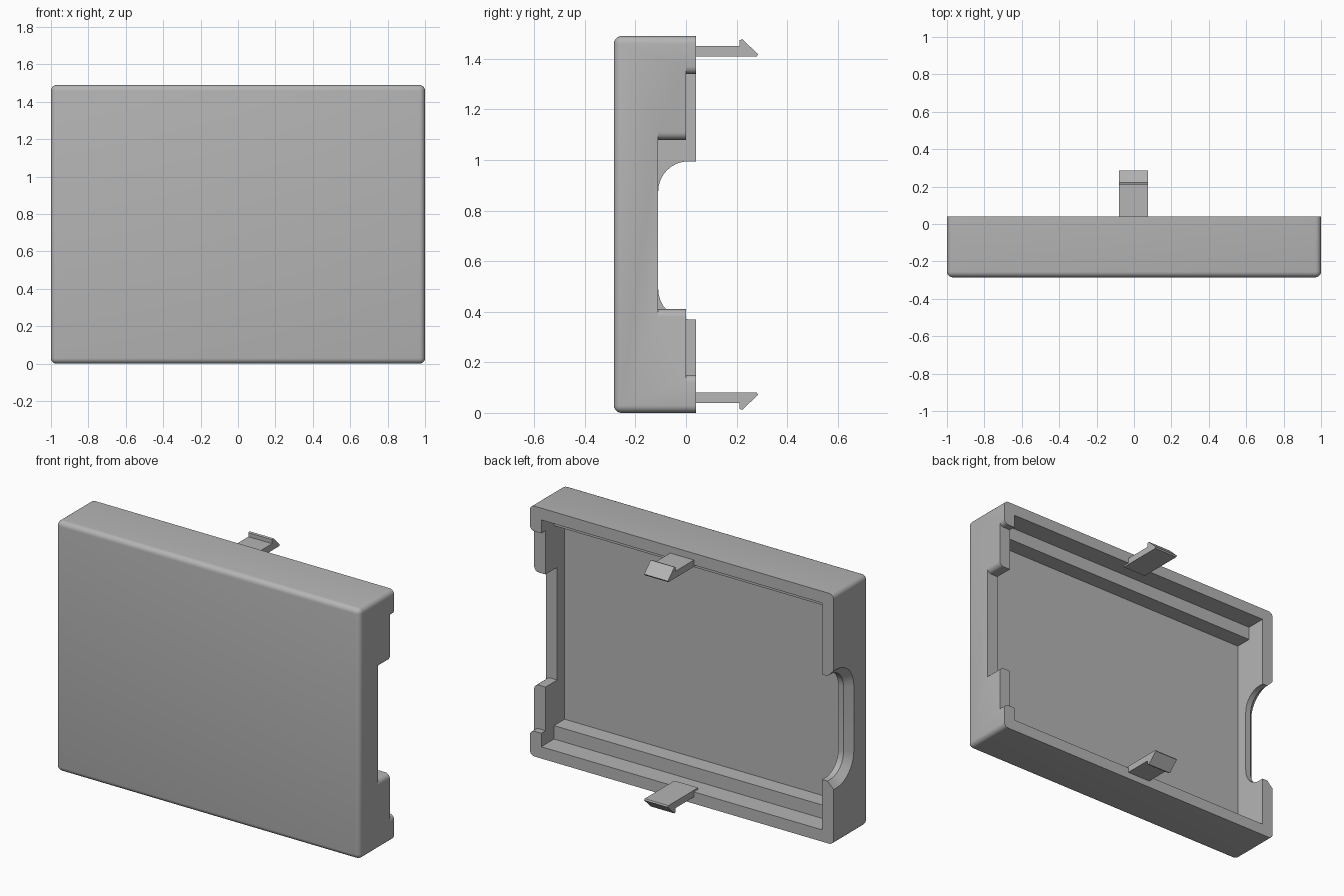
import bpy
import bmesh
from math import sin, cos, radians

cube = bpy.data.objects.get("Cube")
if cube:
    bpy.data.objects.remove(cube, do_unlink=True)

W, H = 1.0, 1.49              # half width, height
FRONT, BACK = -0.285, 0.04    # shell depth range
FILLET = 0.03
INNER = 0.925                 # half width of the cavity

grey = bpy.data.materials.new("plain grey")
grey.use_nodes = True
GREY = (0.46, 0.46, 0.46, 1)
grey.diffuse_color = GREY
grey.node_tree.nodes["Principled BSDF"].inputs["Base Color"].default_value = GREY


def finish(name, bm):
    bmesh.ops.recalc_face_normals(bm, faces=bm.faces)
    mesh = bpy.data.meshes.new(name)
    bm.to_mesh(mesh)
    bm.free()
    mesh.materials.append(grey)
    obj = bpy.data.objects.new(name, mesh)
    bpy.context.collection.objects.link(obj)
    return obj


def loft(name, sections):
    """Closed solid through matching rings of points."""
    bm = bmesh.new()
    rings = [[bm.verts.new(p) for p in ring] for ring in sections]
    n = len(rings[0])
    for a, b in zip(rings, rings[1:]):
        for i in range(n):
            j = (i + 1) % n
            bm.faces.new((a[i], a[j], b[j], b[i]))
    bm.faces.new(rings[0])
    bm.faces.new(rings[-1])
    return finish(name, bm)


def along_x(name, outline, x0, x1):
    return loft(name, [[(x, y, z) for y, z in outline] for x in (x0, x1)])


def along_y(name, outline, y0, y1):
    return loft(name, [[(x, y, z) for x, z in outline] for y in (y0, y1)])


def arc(cx, cy, r, start, end, steps):
    angles = [radians(start + (end - start) * i / steps) for i in range(steps + 1)]
    return [(cx + r * cos(a), cy + r * sin(a)) for a in angles]


def select(obj):
    bpy.ops.object.select_all(action="DESELECT")
    obj.select_set(True)
    bpy.context.view_layer.objects.active = obj


def cut(target, cutter):
    select(target)
    mod = target.modifiers.new("cut", "BOOLEAN")
    mod.operation, mod.solver, mod.object = "DIFFERENCE", "EXACT", cutter
    bpy.ops.object.modifier_apply(modifier=mod.name)
    bpy.data.objects.remove(cutter, do_unlink=True)


# Shell: a block rounded everywhere except around its open back
bm = bmesh.new()
bmesh.ops.create_cube(bm, size=1)
for v in bm.verts:
    v.co = (v.co.x * 2 * W,
            BACK if v.co.y > 0 else FRONT,
            H if v.co.z > 0 else 0)
edges = [e for e in bm.edges if not all(v.co.y > 0 for v in e.verts)]
bmesh.ops.bevel(bm, geom=edges, offset=FILLET, segments=5, profile=0.5, affect="EDGES")
shell = finish("shell", bm)

# Cavity with a stepped ledge along the top and bottom
low = [(0.2, 0.07), (-0.08, 0.07), (-0.08, 0.15), (-0.18, 0.15)]
cavity = low + [(y, H - z) for y, z in reversed(low)]
cut(shell, along_x("cavity_cutter", cavity, -INNER, INNER))


# Stepped notches in the +x wall, with rounded outer corners
def wall_notch(z0, floor):
    lower = [(0.8, z0)] + arc(W - FILLET, z0 - FILLET, FILLET, 90, 0, 5)
    lower.append((1.1, z0 - FILLET))
    outline = lower + [(x, H - z) for x, z in reversed(lower)]
    cut(shell, along_y("notch_cutter", outline, floor, 0.2))


wall_notch(0.15, 0.0)
wall_notch(0.41, -0.11)


# Rounded opening in the -x wall, chamfered on the outside
def opening(x, grow):
    top, bottom, r = 0.995, 0.37, 0.12
    outline = [(0.2, top + grow)]
    outline += arc(0.01, top - r, r + grow, 90, 180, 8)
    outline += arc(0.01, bottom + r, r + grow, 180, 270, 8)
    outline.append((0.2, bottom - grow))
    return [(x, y, z) for y, z in outline]


cut(shell, loft("opening_cutter",
                [opening(-1.02, 0.06), opening(-0.96, 0), opening(-0.85, 0)]))
select(shell)
bpy.ops.object.shade_smooth_by_angle(angle=radians(30))

# Snap clips: flat arm with a barb pointing outward
clip = [(0.0, 1.41), (0.28, 1.41), (0.285, 1.418), (0.223, 1.478),
        (0.212, 1.474), (0.212, 1.45), (0.0, 1.45)]
along_x("top_clip", clip, -0.08, 0.076)
along_x("bottom_clip", [(y, H - z) for y, z in clip], -0.08, 0.076)
